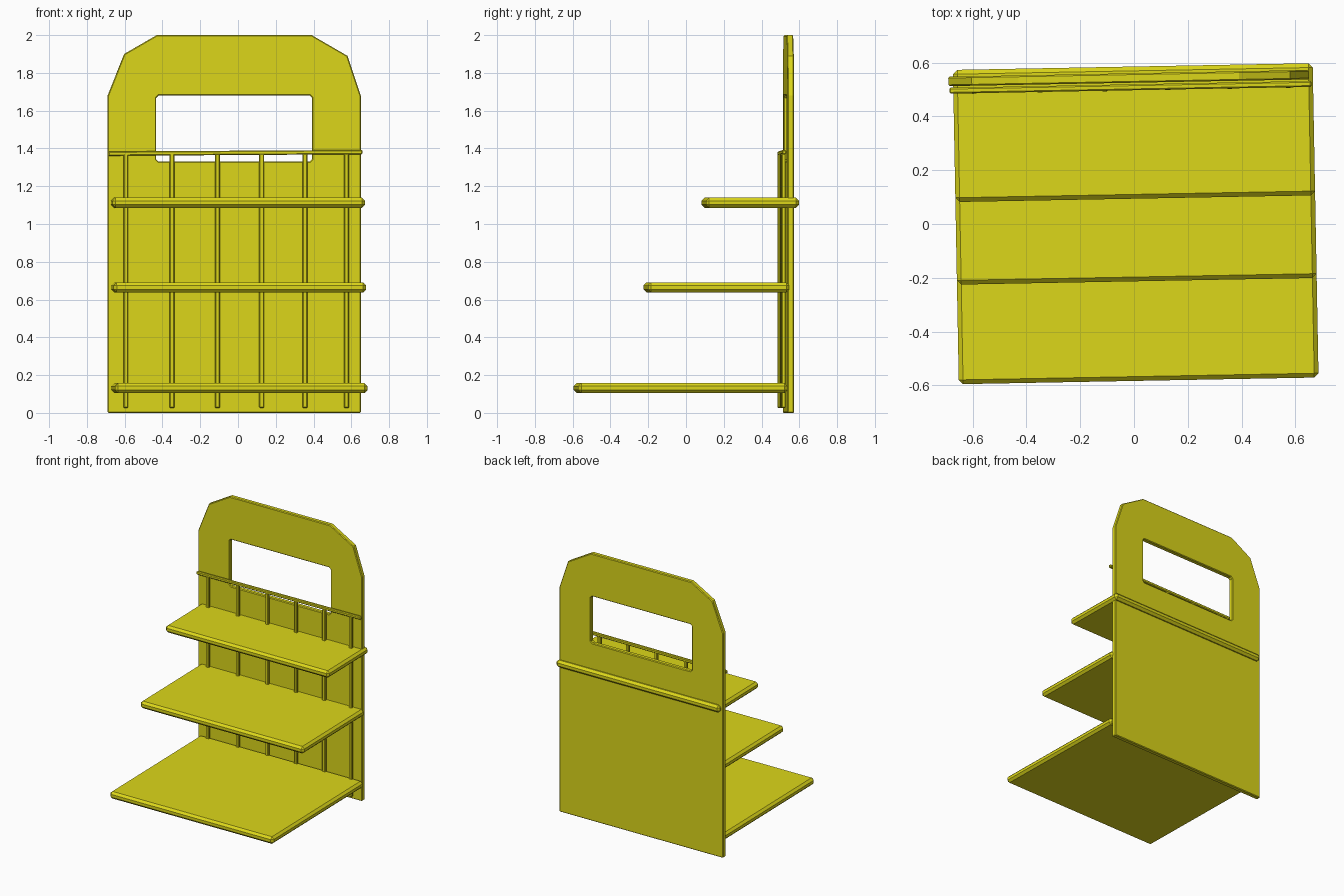
import bpy, bmesh, math

if "Cube" in bpy.data.objects:
    bpy.data.objects.remove(bpy.data.objects["Cube"])

TURN = math.radians(1.07)  # the whole stand is turned slightly about z

mat = bpy.data.materials.new("yellow_paint")
mat.diffuse_color = (0.72, 0.68, 0.01, 1)
mat.use_nodes = True
mat.node_tree.nodes["Principled BSDF"].inputs["Base Color"].default_value = mat.diffuse_color


def finish(name, bm, bevel):
    """Turn a bmesh into a flat-shaded, bevelled yellow object."""
    bmesh.ops.recalc_face_normals(bm, faces=bm.faces)
    me = bpy.data.meshes.new(name)
    bm.to_mesh(me)
    bm.free()
    me.materials.append(mat)
    ob = bpy.data.objects.new(name, me)
    bpy.context.collection.objects.link(ob)
    ob.rotation_euler.z = TURN
    mod = ob.modifiers.new("bevel", 'BEVEL')
    mod.width, mod.segments = bevel, 1
    mod.limit_method, mod.angle_limit = 'ANGLE', math.radians(65)
    return ob


def box(name, x, y, z, bevel, slope=0.0):
    """Box from (min, max) ranges; slope raises z along x."""
    bm = bmesh.new()
    bmesh.ops.create_cube(bm, size=1)
    for v in bm.verts:
        v.co = [r[0] if c < 0 else r[1] for c, r in zip(v.co, (x, y, z))]
        v.co.z += slope * v.co.x
    return finish(name, bm, bevel)


# Back panel: clipped-corner outline with a handle window
outline = [(-0.68, 0), (0.66, 0), (0.66, 1.68), (0.59, 1.89), (0.40, 2),
           (-0.42, 2), (-0.593, 1.90), (-0.68, 1.68)]
x0, x1, z0, z1, c = -0.423, 0.402, 1.33, 1.68, 0.012
window = [(x0 + c, z0), (x1 - c, z0), (x1, z0 + c), (x1, z1 - c),
          (x1 - c, z1), (x0 + c, z1), (x0, z1 - c), (x0, z0 + c)]
bm = bmesh.new()
edges = []
for loop in (outline, window):
    vs = [bm.verts.new((x, 0.525, z)) for x, z in loop]
    edges += [bm.edges.new((vs[i - 1], vs[i])) for i in range(len(vs))]
bmesh.ops.triangle_fill(bm, edges=edges, use_beauty=True, use_dissolve=False,
                        normal=(0, -1, 0))
ext = bmesh.ops.extrude_face_region(bm, geom=bm.faces[:], use_keep_orig=True)
for g in ext["geom"]:
    if isinstance(g, bmesh.types.BMVert):
        g.co.y = 0.56
finish("back_panel", bm, 0.005)

# Three stepped shelves; the top one pokes through the back panel
for name, y0, y1, z in (("bottom_shelf", -0.583, 0.525, 0.105),
                        ("middle_shelf", -0.213, 0.535, 0.638),
                        ("top_shelf", 0.094, 0.585, 1.086)):
    box(name, (-0.662, 0.675), (y0, y1), (z, z + 0.053), 0.016)

# Vertical slats in front of the panel
for i, x in enumerate((-0.585, -0.34, -0.10, 0.135, 0.365, 0.583)):
    box(f"slat_{i + 1}", (x - 0.013, x + 0.013), (0.495, 0.517),
        (0.025, 1.372), 0.005)

# Slightly tilted rail across the slat tops
box("top_rail", (-0.677, 0.669), (0.497, 0.519), (1.365, 1.388), 0.005, 0.006)
